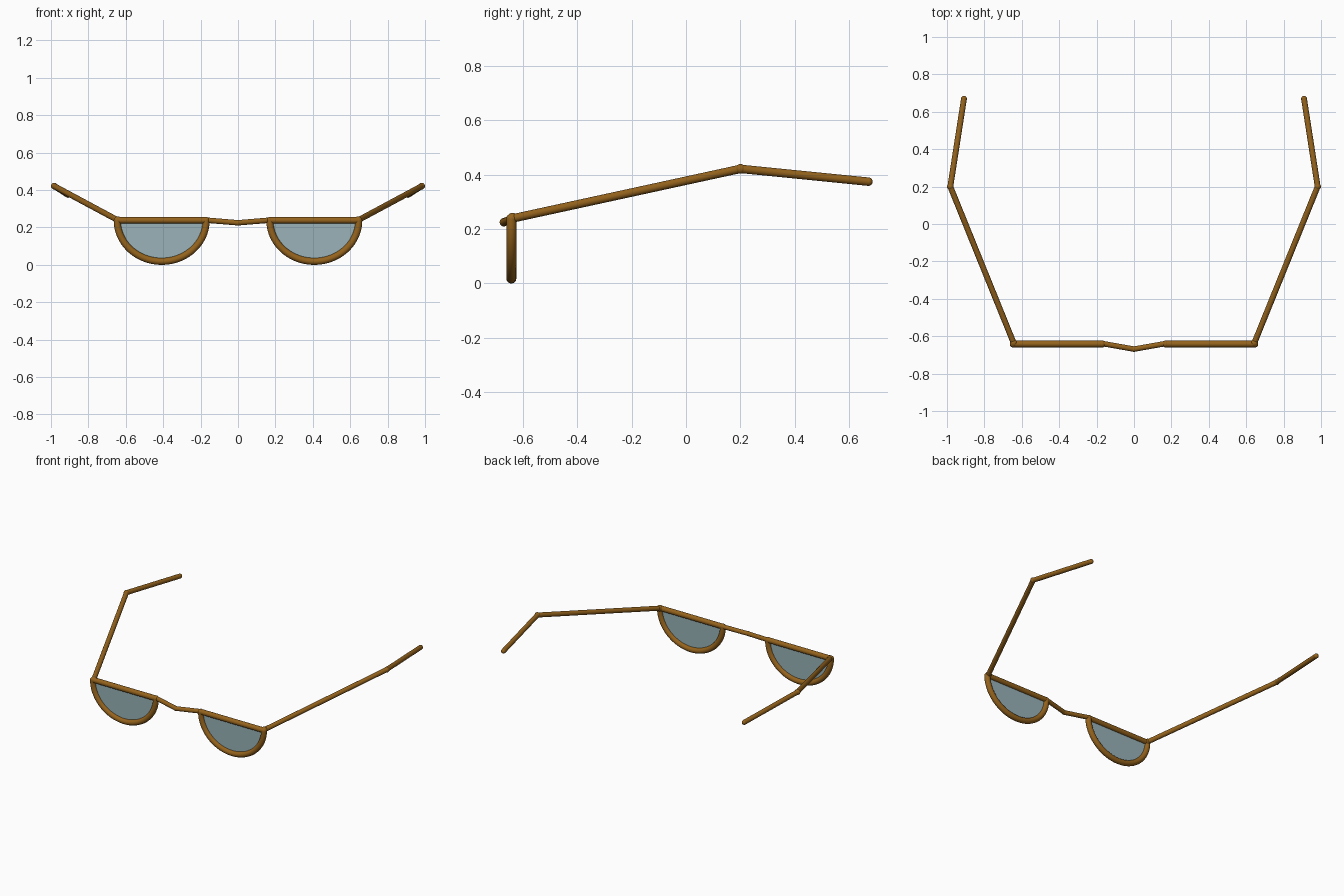
import bpy, bmesh, math
from mathutils import Vector, Matrix

if "Cube" in bpy.data.objects:
    bpy.data.objects.remove(bpy.data.objects["Cube"])


def material(name, rgba):
    m = bpy.data.materials.new(name)
    m.diffuse_color = rgba
    m.use_nodes = True
    m.node_tree.nodes["Principled BSDF"].inputs["Base Color"].default_value = m.diffuse_color
    return m


FRAME = material("brown_frame", (0.30, 0.125, 0.012, 1))
GLASS = material("tinted_glass", (0.32, 0.45, 0.48, 0.5))


def add(name, bm, mat, smooth=True):
    me = bpy.data.meshes.new(name)
    bm.to_mesh(me)
    bm.free()
    for p in me.polygons:
        p.use_smooth = smooth and len(p.vertices) <= 4
    me.materials.append(mat)
    ob = bpy.data.objects.new(name, me)
    bpy.context.collection.objects.link(ob)
    return ob


def rods(name, pts, r, balls):
    """Straight round rods through pts, with a ball of the given radius at each point."""
    bm = bmesh.new()
    pts = [Vector(p) for p in pts]
    for a, b in zip(pts, pts[1:]):
        d = b - a
        mat = Matrix.Translation((a + b) / 2) @ d.to_track_quat('Z', 'Y').to_matrix().to_4x4()
        bmesh.ops.create_cone(bm, cap_ends=True, segments=20, radius1=r, radius2=r,
                              depth=d.length, matrix=mat)
    for p, br in zip(pts, balls):
        bmesh.ops.create_uvsphere(bm, u_segments=20, v_segments=12, radius=br,
                                  matrix=Matrix.Translation(p))
    return add(name, bm, FRAME)


CX, Y, TOP, RX, RZ, R = 0.408, -0.6415, 0.238, 0.238, 0.2195, 0.0185
N, K = 40, 16


def rim_arc(name, cx):
    """Half-ellipse tube swept below the top bar."""
    bm = bmesh.new()
    rings = []
    for i in range(N + 1):
        t = math.pi + math.pi * i / N
        c = Vector((cx + RX * math.cos(t), Y, TOP + RZ * math.sin(t)))
        n = Vector((RZ * math.cos(t), 0, RX * math.sin(t))).normalized()
        rings.append([bm.verts.new(c + R * (n * math.cos(a) + Vector((0, 1, 0)) * math.sin(a)))
                      for a in (2 * math.pi * k / K for k in range(K))])
    for p, q in zip(rings, rings[1:]):
        for k in range(K):
            bm.faces.new((p[k], p[(k + 1) % K], q[(k + 1) % K], q[k]))
    bm.faces.new(rings[0])
    bm.faces.new(rings[-1])
    bmesh.ops.recalc_face_normals(bm, faces=bm.faces)
    return add(name, bm, FRAME)


def lens(name, cx):
    """Flat half-ellipse pane."""
    bm = bmesh.new()
    bm.faces.new([bm.verts.new((cx + RX * math.cos(t), Y, TOP + RZ * math.sin(t)))
                  for t in (math.pi + math.pi * i / N for i in range(N + 1))])
    return add(name, bm, GLASS, False)


for side, s in (("left", -1), ("right", 1)):
    cx = s * CX
    # Rim: top bar, lower arc and lens
    rods(side + "_top_bar", [(cx - RX, Y, TOP), (cx + RX, Y, TOP)], 0.0175, [R, R])
    rim_arc(side + "_rim", cx)
    lens(side + "_lens", cx)
    # Temple arm with hinge ball, bend and rounded tip
    rods(side + "_temple",
         [(s * 0.643, -0.637, 0.239), (s * 0.982, 0.2, 0.421), (s * 0.909, 0.67, 0.374)],
         0.0155, [0.0205, 0.018, 0.0155])

# Nose bridge
rods("nose_bridge", [(-0.17, -0.639, 0.239), (0, -0.669, 0.225), (0.17, -0.639, 0.239)],
     0.0145, [0.0145, 0.0155, 0.0145])
